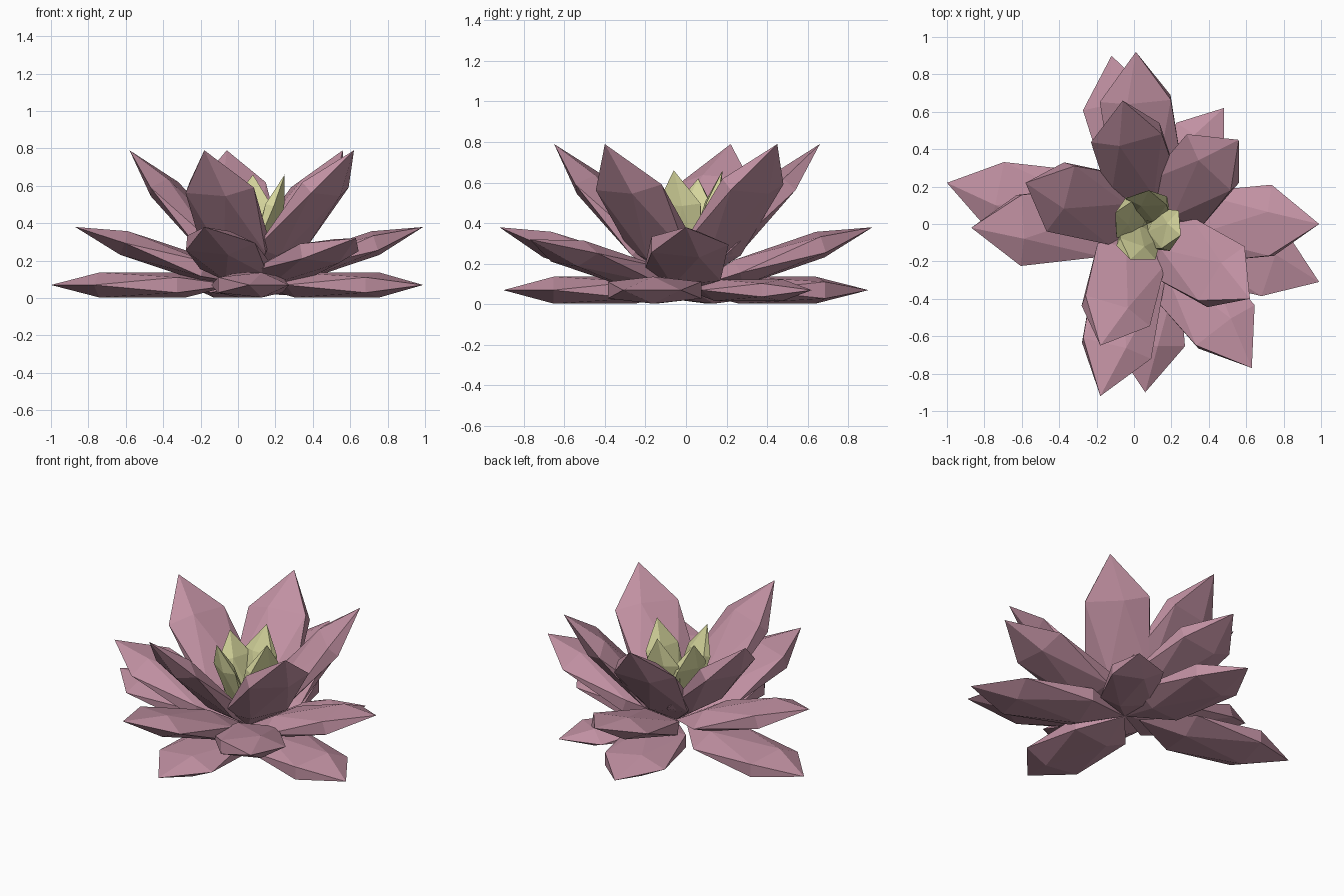
import bpy, bmesh, math
from mathutils import Matrix, Vector

cube = bpy.data.objects.get("Cube")
if cube:
    bpy.data.objects.remove(cube, do_unlink=True)


def material(name, rgb):
    m = bpy.data.materials.new(name)
    m.use_nodes = True
    color = (*rgb, 1)
    m.diffuse_color = color
    m.node_tree.nodes["Principled BSDF"].inputs["Base Color"].default_value = color
    return m


pink = material("dusty_pink", (0.53, 0.28, 0.36))
yellow = material("pale_yellow", (0.66, 0.66, 0.33))

HEART = Vector((0.07, 0, 0.07))      # point where all petals meet
RING = 2 / math.sqrt(5)              # ring radius of a unit icosahedron


def petal(name, tip, size, mat, base=HEART):
    """A flattened, stretched icosahedron from base to tip."""
    tip = Vector(tip)
    along = tip - base
    out = along.normalized()
    side = Vector((0, 0, 1)).cross(out).normalized()
    up = out.cross(side)
    # columns: half width, half thickness, half length
    cols = (side * (0.21 * size / RING), up * (-0.07 * size / RING), along / 2)
    basis = Matrix(cols).transposed()
    bm = bmesh.new()
    bmesh.ops.create_icosphere(bm, subdivisions=1, radius=1)
    for v in bm.verts:
        v.co = (base + tip) / 2 + basis @ v.co
    bmesh.ops.recalc_face_normals(bm, faces=bm.faces)
    mesh = bpy.data.meshes.new(name)
    bm.to_mesh(mesh)
    bm.free()
    mesh.materials.append(mat)
    bpy.context.collection.objects.link(bpy.data.objects.new(name, mesh))


def whorl(name, tips, mat, size=1):
    for i, tip in enumerate(tips, 1):
        petal(f"{name}_{i}", tip, size, mat)


# Flat outer petals, two of them irregular
whorl("outer_petal", [(0.99, -0.31, 0.07), (-0.12, 0.9, 0.07), (0.06, -0.9, 0.07)], pink)
petal("outer_petal_long", (-1, 0.22, 0.07), 1, pink, Vector((-0.02, 0.02, 0.07)))
petal("outer_petal_small", (0.48, 0.62, 0.07), 0.8, pink)

# Gently raised middle petals
whorl("middle_petal", [(0.99, 0, 0.38), (0.01, 0.92, 0.38), (-0.87, -0.02, 0.38),
                       (-0.18, -0.92, 0.38), (0.63, -0.77, 0.32)], pink)

# Steep inner petals
whorl("inner_petal", [(0.62, -0.4, 0.79), (0.56, 0.45, 0.79), (-0.06, 0.66, 0.79),
                      (-0.58, 0.22, 0.79), (-0.18, -0.65, 0.79)], pink)

# Upright yellow heart
whorl("heart_petal", [(0.25, -0.06, 0.66), (0.08, 0.18, 0.66),
                      (-0.1, 0.06, 0.62), (-0.02, -0.19, 0.64)], yellow, 0.58)
